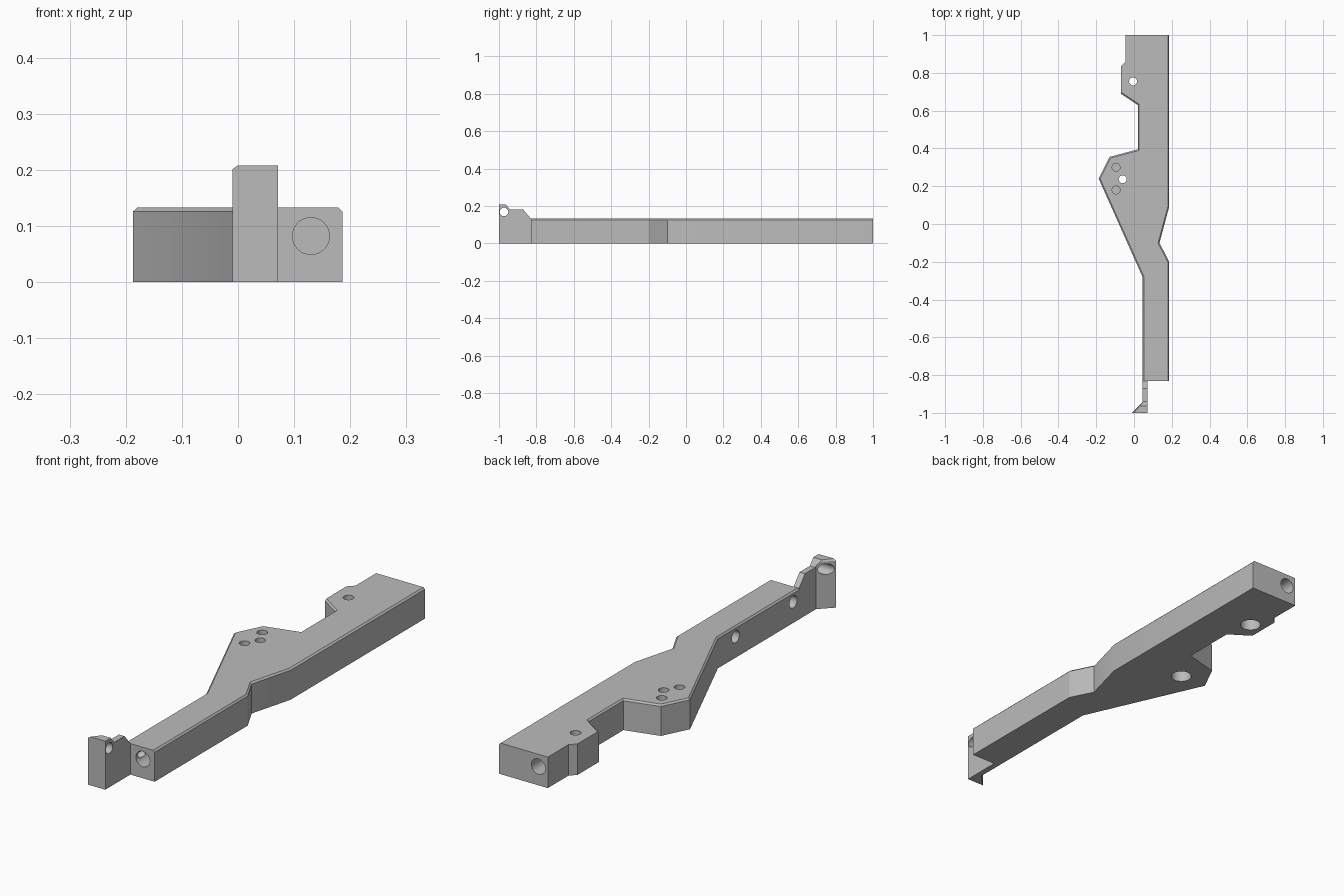
import bpy, bmesh, math
from mathutils import Vector, Matrix

cube = bpy.data.objects.get("Cube")
if cube:
    bpy.data.objects.remove(cube, do_unlink=True)

grey = bpy.data.materials.new("plain grey")
grey.use_nodes = True
colour = (0.5, 0.5, 0.5, 1)
grey.diffuse_color = colour
grey.node_tree.nodes["Principled BSDF"].inputs["Base Color"].default_value = colour


def make_object(name, bm):
    bmesh.ops.recalc_face_normals(bm, faces=bm.faces)
    mesh = bpy.data.meshes.new(name)
    bm.to_mesh(mesh)
    bm.free()
    mesh.materials.append(grey)
    obj = bpy.data.objects.new(name, mesh)
    bpy.context.collection.objects.link(obj)
    return obj


def prism(name, points, place, shift, bevelled=None, width=0.007):
    """Extrude a flat outline; optionally chamfer the far-side edges in bevelled."""
    bm = bmesh.new()
    base = bm.faces.new([bm.verts.new(place(a, b)) for a, b in points])
    side = bmesh.ops.extrude_face_region(bm, geom=[base], use_keep_orig=True)["geom"]
    top = [v for v in side if isinstance(v, bmesh.types.BMVert)]
    bmesh.ops.translate(bm, verts=top, vec=shift)
    bmesh.ops.recalc_face_normals(bm, faces=bm.faces)
    if bevelled:
        far = set(top)
        edges = [e for e in bm.edges if set(e.verts) <= far
                 and bevelled((e.verts[0].co + e.verts[1].co) / 2, e)]
        bmesh.ops.bevel(bm, geom=edges, offset=width, segments=1, affect='EDGES')
    return make_object(name, bm)


def cut(target, cutter):
    """Subtract the cutter, then discard it."""
    cutter.hide_render = True
    mod = target.modifiers.new("cut", 'BOOLEAN')
    mod.operation = 'DIFFERENCE'
    mod.solver = 'EXACT'
    mod.object = cutter
    bpy.context.view_layer.objects.active = target
    bpy.ops.object.modifier_apply(modifier=mod.name)
    bpy.data.objects.remove(cutter, do_unlink=True)


def drill(target, start, end, radius):
    """Round hole between two points."""
    start, end = Vector(start), Vector(end)
    axis = end - start
    turn = axis.to_track_quat('Z', 'Y').to_matrix().to_4x4()
    bm = bmesh.new()
    bmesh.ops.create_cone(bm, cap_ends=True, segments=32, radius1=radius, radius2=radius,
                          depth=axis.length,
                          matrix=Matrix.Translation((start + end) / 2) @ turn)
    cut(target, make_object("drill", bm))


# Main bar with its side bracket, chamfered along the long top edges
height = 0.133
outline = [(0.186, -0.83), (0.186, -0.2), (0.135, -0.1), (0.186, 0.09), (0.186, 1),
           (-0.045, 1), (-0.045, 0.86), (-0.07, 0.835), (-0.07, 0.69), (0.02, 0.63),
           (0.02, 0.395), (-0.13, 0.355), (-0.187, 0.24), (0.045, -0.28), (0.045, -0.83)]


def long_edge(mid, edge):
    at_end = abs(edge.verts[0].co.y - edge.verts[1].co.y) < 0.001
    rear_lug = mid.x < 0 and mid.y > 0.68
    return not at_end and not rear_lug


bar = prism("main_bar", outline, lambda x, y: (x, y, 0), (0, 0, height), long_edge)

# Through holes with wide counterbores underneath
for x, y in ((-0.005, 0.755), (-0.06, 0.237)):
    drill(bar, (x, y, -0.1), (x, y, 0.3), 0.021)
    drill(bar, (x, y, -0.1), (x, y, 0.07), 0.042)

# Blind pin holes in the bracket
for y in (0.18, 0.3):
    drill(bar, (-0.095, y, 0.06), (-0.095, y, 0.3), 0.021)

# Blind holes in the front end, rear end and side
drill(bar, (0.13, -1, 0.082), (0.13, -0.7, 0.082), 0.033)
drill(bar, (0, 1.1, 0.08), (0, 0.87, 0.08), 0.033)
for y in (-0.4, -0.79):
    drill(bar, (-0.02, y, 0.09), (0.1, y, 0.09), 0.026)

# Front tab with a flared tip and a stepped top
tab_plan = [(-0.01, -1), (0.071, -1), (0.071, -0.83), (0.045, -0.83), (0.045, -0.945)]
tab = prism("front_tab", tab_plan, lambda x, y: (x, y, 0), (0, 0, 0.208),
            lambda mid, e: mid.x < 0.03 and mid.y > -0.99)
step = [(-0.963, 0.208), (-0.94, 0.18), (-0.87, 0.18), (-0.83, height),
        (-0.7, height), (-0.7, 0.3), (-0.963, 0.3)]
cut(tab, prism("step_cutter", step, lambda y, z: (-0.2, y, z), (0.5, 0, 0)))
drill(tab, (-0.2, -0.973, 0.168), (0.2, -0.973, 0.168), 0.023)

# Smooth the hole walls, keep the machined edges crisp
bpy.ops.object.select_all(action='DESELECT')
for obj in (bar, tab):
    obj.select_set(True)
bpy.context.view_layer.objects.active = bar
bpy.ops.object.shade_smooth_by_angle(angle=math.radians(25))
